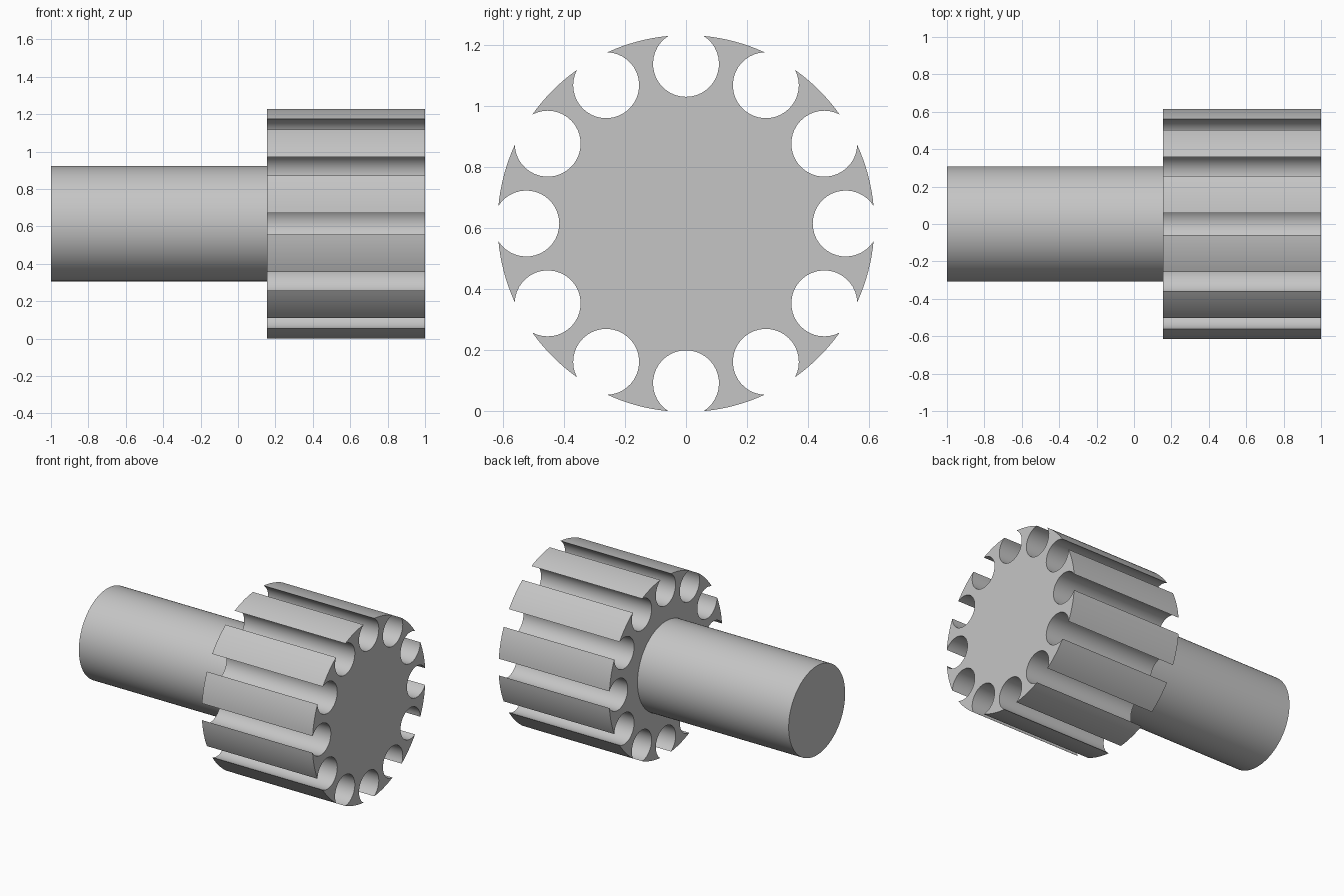
import bpy, bmesh, math

if "Cube" in bpy.data.objects:
    bpy.data.objects.remove(bpy.data.objects["Cube"])

AXIS_Z = 0.614        # height of the turning axis
HEAD_R = 0.617        # outer radius of the fluted head
FLUTE_R = 0.108       # radius of each round flute
FLUTE_C = 0.523       # distance of flute centres from the axis
FLUTES = 12
SHAFT_R = 0.308
STEP_X = 0.155        # where shaft and head meet

grey = bpy.data.materials.new("plain grey")
grey.use_nodes = True
colour = (0.56, 0.56, 0.56, 1)
grey.diffuse_color = colour
grey.node_tree.nodes["Principled BSDF"].inputs["Base Color"].default_value = colour


def extrude_profile(name, points, x0, x1):
    """Extrude a closed (y, z) outline along x."""
    bm = bmesh.new()
    base = bm.faces.new([bm.verts.new((x0, y, z + AXIS_Z)) for y, z in points])
    out = bmesh.ops.extrude_face_region(bm, geom=[base], use_keep_orig=True)
    moved = [v for v in out["geom"] if isinstance(v, bmesh.types.BMVert)]
    bmesh.ops.translate(bm, verts=moved, vec=(x1 - x0, 0, 0))
    bmesh.ops.recalc_face_normals(bm, faces=bm.faces)
    mesh = bpy.data.meshes.new(name)
    bm.to_mesh(mesh)
    bm.free()
    obj = bpy.data.objects.new(name, mesh)
    bpy.context.collection.objects.link(obj)
    mesh.materials.append(grey)
    bpy.ops.object.select_all(action="DESELECT")
    obj.select_set(True)
    bpy.context.view_layer.objects.active = obj
    bpy.ops.object.shade_smooth_by_angle(angle=math.radians(30))


def arc(cy, cz, radius, start, end, steps):
    """Points from start up to, but not including, end."""
    angles = [start + (end - start) * i / steps for i in range(steps)]
    return [(cy + radius * math.cos(a), cz + radius * math.sin(a)) for a in angles]


# Fluted head: each flute arc is followed by the outer arc of a tooth
half = math.acos((HEAD_R**2 + FLUTE_C**2 - FLUTE_R**2) / (2 * HEAD_R * FLUTE_C))
mouth = math.atan2(HEAD_R * math.sin(half), HEAD_R * math.cos(half) - FLUTE_C)
pitch = math.tau / FLUTES
outline = []
for i in range(FLUTES):
    a = i * pitch
    outline += arc(FLUTE_C * math.cos(a), FLUTE_C * math.sin(a), FLUTE_R,
                   a - mouth, a + mouth - math.tau, 32)
    outline += arc(0, 0, HEAD_R, a + half, a + pitch - half, 8)
extrude_profile("fluted_head", outline, STEP_X, 1)

# Plain round shaft, seated slightly inside the head
extrude_profile("shaft", arc(0, 0, SHAFT_R, 0, math.tau, 96), -1, STEP_X + 0.02)
